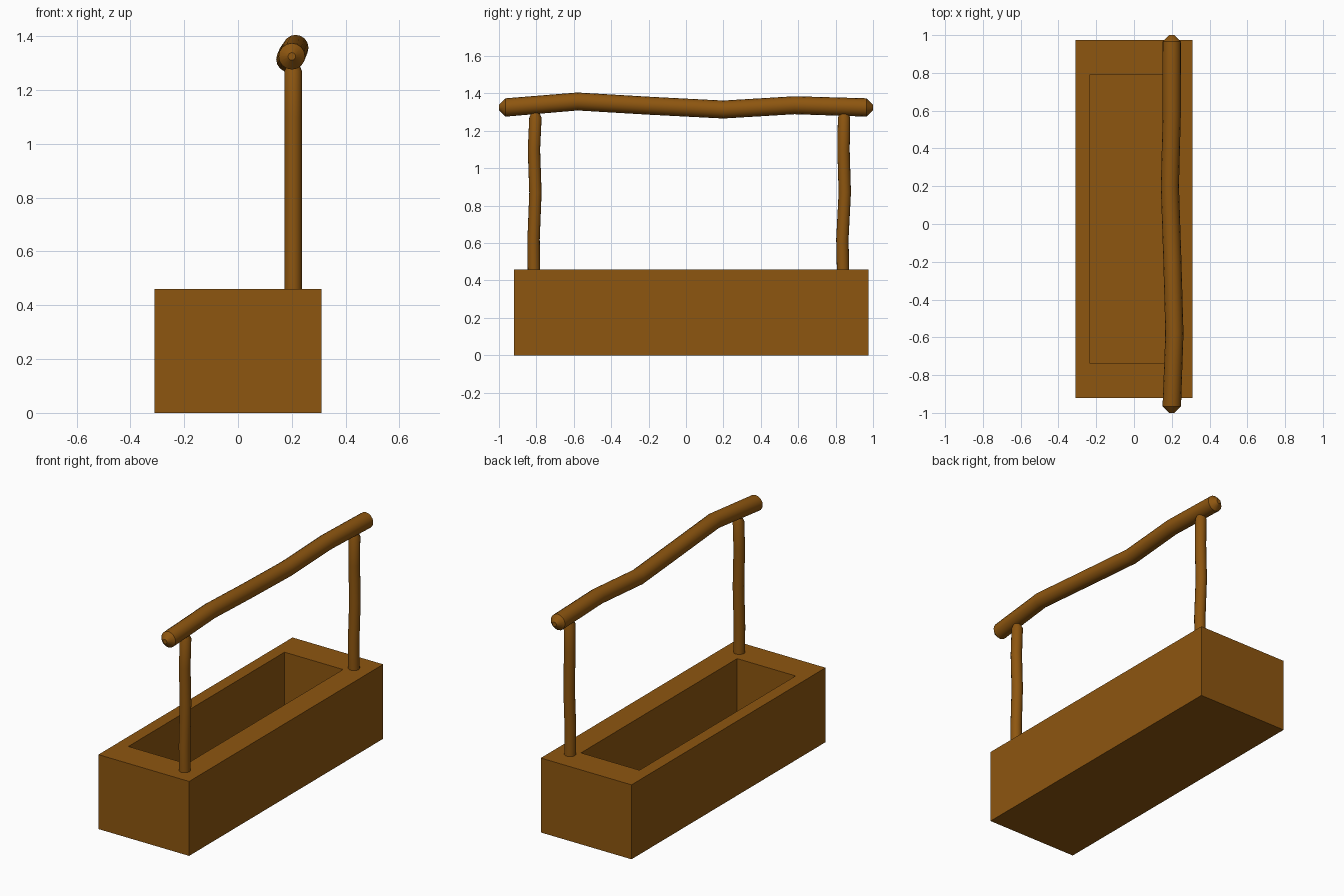
import bpy, bmesh, math
from mathutils import Vector

if "Cube" in bpy.data.objects:
    bpy.data.objects.remove(bpy.data.objects["Cube"])

wood = bpy.data.materials.new("brown wood")
wood.diffuse_color = (0.27, 0.093, 0.005, 1)
wood.use_nodes = True
wood.node_tree.nodes["Principled BSDF"].inputs["Base Color"].default_value = wood.diffuse_color


def finish(name, bm):
    bmesh.ops.recalc_face_normals(bm, faces=bm.faces)
    me = bpy.data.meshes.new(name)
    bm.to_mesh(me)
    bm.free()
    ob = bpy.data.objects.new(name, me)
    me.materials.append(wood)
    bpy.context.collection.objects.link(ob)
    return ob


def log(name, axis, rings, sides=16):
    """Round crooked log from (centre, radius) rings across the given axis."""
    bm = bmesh.new()
    loops = []
    for centre, r in rings:
        loop = []
        for i in range(sides):
            a = 2 * math.pi * i / sides
            c, s = r * math.cos(a), r * math.sin(a)
            off = (c, s, 0) if axis == "z" else (c, 0, s)
            loop.append(bm.verts.new(Vector(centre) + Vector(off)))
        loops.append(loop)
    for lo, hi in zip(loops, loops[1:]):
        for i in range(sides):
            j = (i + 1) % sides
            bm.faces.new((lo[i], lo[j], hi[j], hi[i]))
    bm.faces.new(loops[0])
    bm.faces.new(loops[-1])
    ob = finish(name, bm)
    bpy.ops.object.select_all(action="DESELECT")
    ob.select_set(True)
    bpy.context.view_layer.objects.active = ob
    bpy.ops.object.shade_smooth_by_angle(angle=math.radians(30))
    return ob


# Trough: block with an off-centre cavity sunk into its top
bm = bmesh.new()


def rect(x0, x1, y0, y1, z):
    return [bm.verts.new(p) for p in
            ((x0, y0, z), (x1, y0, z), (x1, y1, z), (x0, y1, z))]


levels = [rect(-0.31, 0.31, -0.92, 0.975, 0), rect(-0.31, 0.31, -0.92, 0.975, 0.46),
          rect(-0.235, 0.165, -0.735, 0.79, 0.46), rect(-0.235, 0.165, -0.735, 0.79, 0.08)]
for a, b in zip(levels, levels[1:]):
    for i in range(4):
        j = (i + 1) % 4
        bm.faces.new((a[i], a[j], b[j], b[i]))
bm.faces.new(levels[0])
bm.faces.new(levels[-1])
finish("trough", bm)

# Two crooked posts standing on the trough rim
heights = (0.44, 0.62, 0.87, 1.1, 1.27, 1.3)
for name, ys in (("front_post", (-0.813, -0.815, -0.805, -0.813, -0.805, -0.805)),
                 ("back_post", (0.84, 0.836, 0.849, 0.842, 0.845, 0.845))):
    log(name, "z", [((0.205, y, z), 0.02 if z == 1.3 else 0.033)
                    for y, z in zip(ys, heights)])

# Crooked top rail with tapered ends
log("top_rail", "y", [((0.2, -1.0, 1.325), 0.014), ((0.2, -0.965, 1.325), 0.049),
                      ((0.214, -0.58, 1.357), 0.048), ((0.203, -0.19, 1.334), 0.048),
                      ((0.19, 0.2, 1.314), 0.048), ((0.2, 0.58, 1.337), 0.048),
                      ((0.2, 0.965, 1.325), 0.049), ((0.2, 1.0, 1.325), 0.014)])
